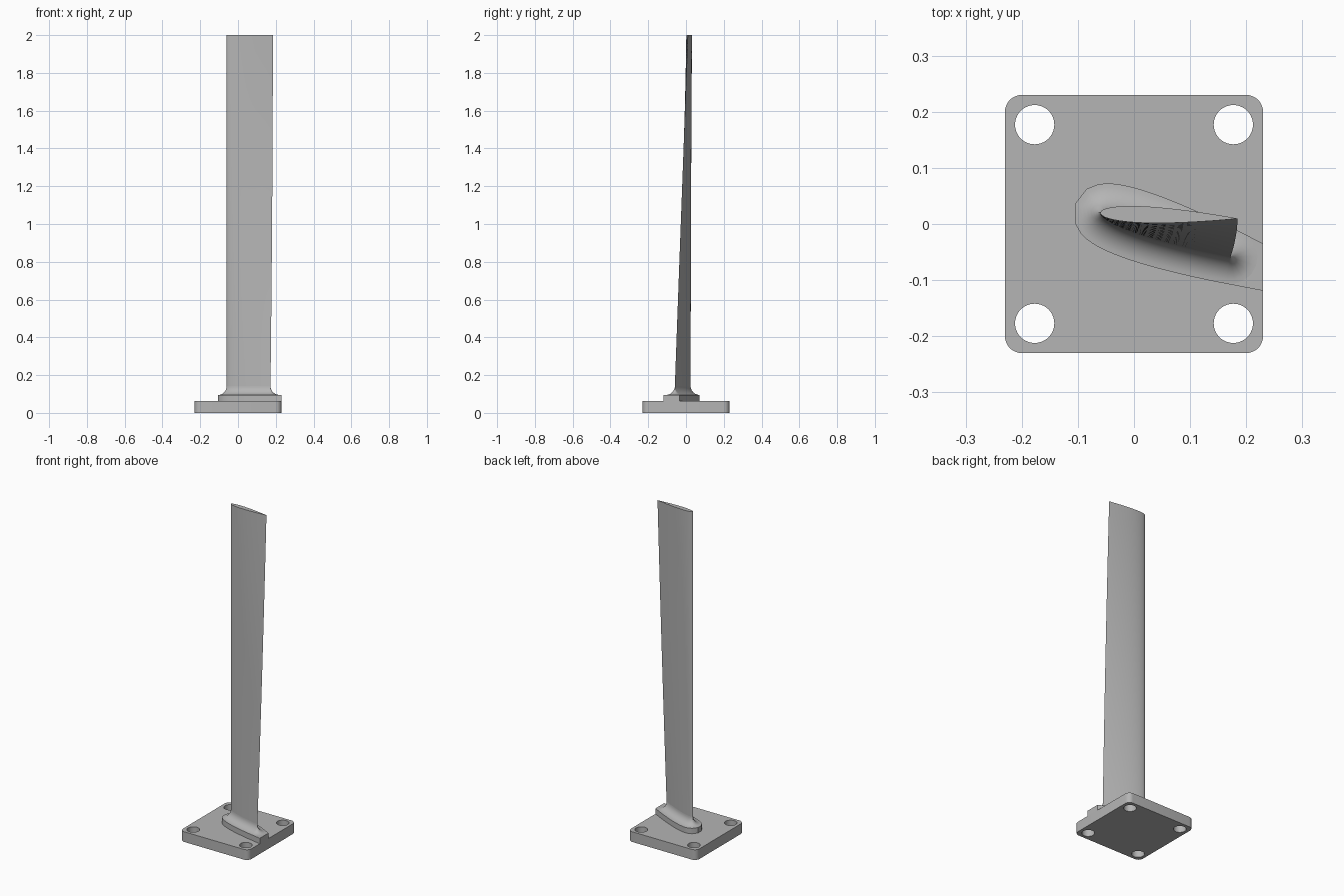
import bpy, bmesh
from math import sin, cos, pi, radians, sqrt, atan2
from mathutils import Vector

cube = bpy.data.objects.get("Cube")
if cube:
    bpy.data.objects.remove(cube, do_unlink=True)

metal = bpy.data.materials.new("light grey metal")
metal.use_nodes = True
grey = (0.46, 0.46, 0.46, 1)
metal.diffuse_color = grey
metal.node_tree.nodes["Principled BSDF"].inputs["Base Color"].default_value = grey

PLATE_TOP, BOSS_TOP, TIP = 0.062, 0.095, 2.0
HALF, CORNER, HOLE, HOLE_AT = 0.23, 0.03, 0.035, 0.177
CHORD, FILLET = 0.245, 0.048
LEAD = Vector((-0.06, 0.02))
ROOT_ANGLE, TIP_ANGLE = radians(-18.8), radians(-2.4)


def finish(name, bm):
    bmesh.ops.remove_doubles(bm, verts=bm.verts, dist=1e-5)
    bmesh.ops.recalc_face_normals(bm, faces=bm.faces)
    mesh = bpy.data.meshes.new(name)
    bm.to_mesh(mesh)
    bm.free()
    mesh.materials.append(metal)
    obj = bpy.data.objects.new(name, mesh)
    bpy.context.collection.objects.link(obj)
    bpy.ops.object.select_all(action='DESELECT')
    obj.select_set(True)
    bpy.context.view_layer.objects.active = obj
    bpy.ops.object.shade_smooth_by_angle(angle=radians(35))


def loft(name, sections):
    """Skin a stack of (outline, z) rings and close both ends."""
    bm = bmesh.new()
    rings = [[bm.verts.new((p.x, p.y, z)) for p in outline] for outline, z in sections]
    n = len(rings[0])
    for low, high in zip(rings, rings[1:]):
        for i in range(n):
            j = (i + 1) % n
            bm.faces.new((low[i], low[j], high[j], high[i]))
    bm.faces.new(rings[0])
    bm.faces.new(rings[-1])
    finish(name, bm)


def half_thickness(t):
    return CHORD * 0.6 * (0.2969 * sqrt(t) - 0.126 * t - 0.3516 * t**2
                          + 0.2843 * t**3 - 0.1036 * t**4)


def foil(angle, offset=0.0, fan=8, steps=24):
    """Aerofoil outline from upper trailing edge round the nose, grown by offset."""
    ts = [(1 - cos(pi * i / steps)) / 2 for i in range(steps + 1)]
    pts = [Vector((t * CHORD, half_thickness(t))) for t in reversed(ts)]
    pts += [Vector((p.x, -p.y)) for p in reversed(pts[:-1])]
    last = len(pts) - 1
    normals = []
    for i in range(last + 1):
        d = pts[min(i + 1, last)] - pts[max(i - 1, 0)]
        normals.append(Vector((d.y, -d.x)).normalized() * -1)
    if normals[0].y < 0:
        normals = [-v for v in normals]
    # rounded run around the sharp trailing edge
    start = atan2(normals[0].y, normals[0].x)
    for k in range(1, fan):
        a = -start + 2 * start * k / fan
        pts.append(pts[0].copy())
        normals.append(Vector((cos(a), sin(a))))
    c, s = cos(angle), sin(angle)
    out = []
    for p, nrm in zip(pts, normals):
        q = p + nrm * offset
        out.append(LEAD + Vector((c * q.x - s * q.y, s * q.x + c * q.y)))
    return out


# Base plate with rounded corners and four through holes
bm = bmesh.new()


def ring(points):
    vs = [bm.verts.new((x, y, 0)) for x, y in points]
    return [bm.edges.new((v, vs[(i + 1) % len(vs)])) for i, v in enumerate(vs)]


signs = [(1, 1), (-1, 1), (-1, -1), (1, -1)]
border = []
for k, (sx, sy) in enumerate(signs):
    for i in range(9):
        a = pi / 2 * (k + i / 8)
        border.append((sx * (HALF - CORNER) + CORNER * cos(a),
                       sy * (HALF - CORNER) + CORNER * sin(a)))
edges = ring(border)
for sx, sy in signs:
    edges += ring([(sx * HOLE_AT + HOLE * cos(2 * pi * i / 40),
                    sy * HOLE_AT + HOLE * sin(2 * pi * i / 40)) for i in range(40)])
bmesh.ops.triangle_fill(bm, use_beauty=True, use_dissolve=False, edges=edges)
extruded = bmesh.ops.extrude_face_region(bm, geom=bm.faces[:], use_keep_orig=True)
top = [g for g in extruded["geom"] if isinstance(g, bmesh.types.BMVert)]
bmesh.ops.translate(bm, verts=top, vec=(0, 0, PLATE_TOP))
finish("base_plate", bm)

# Raised boss: grown root outline running out flush with the plate edge
fan = 8
boss = foil(ROOT_ANGLE, FILLET, fan)[:-(fan - 1)]
boss = [p for p in boss if p.x < HALF]
boss += [Vector((HALF, -0.119)), Vector((HALF, -0.035))]
loft("boss", [(boss, PLATE_TOP), (boss, BOSS_TOP)])

# Concave fillet blending the boss into the blade
sections = []
for i in range(11):
    a = pi / 2 * i / 10
    sections.append((foil(ROOT_ANGLE, FILLET * (1 - sin(a))),
                     BOSS_TOP + FILLET * (1 - cos(a))))
loft("root_fillet", sections)

# Twisted blade
base = BOSS_TOP + FILLET
sections = []
for i in range(25):
    f = i / 24
    sections.append((foil(ROOT_ANGLE + f * (TIP_ANGLE - ROOT_ANGLE)),
                     base + f * (TIP - base)))
loft("blade", sections)
